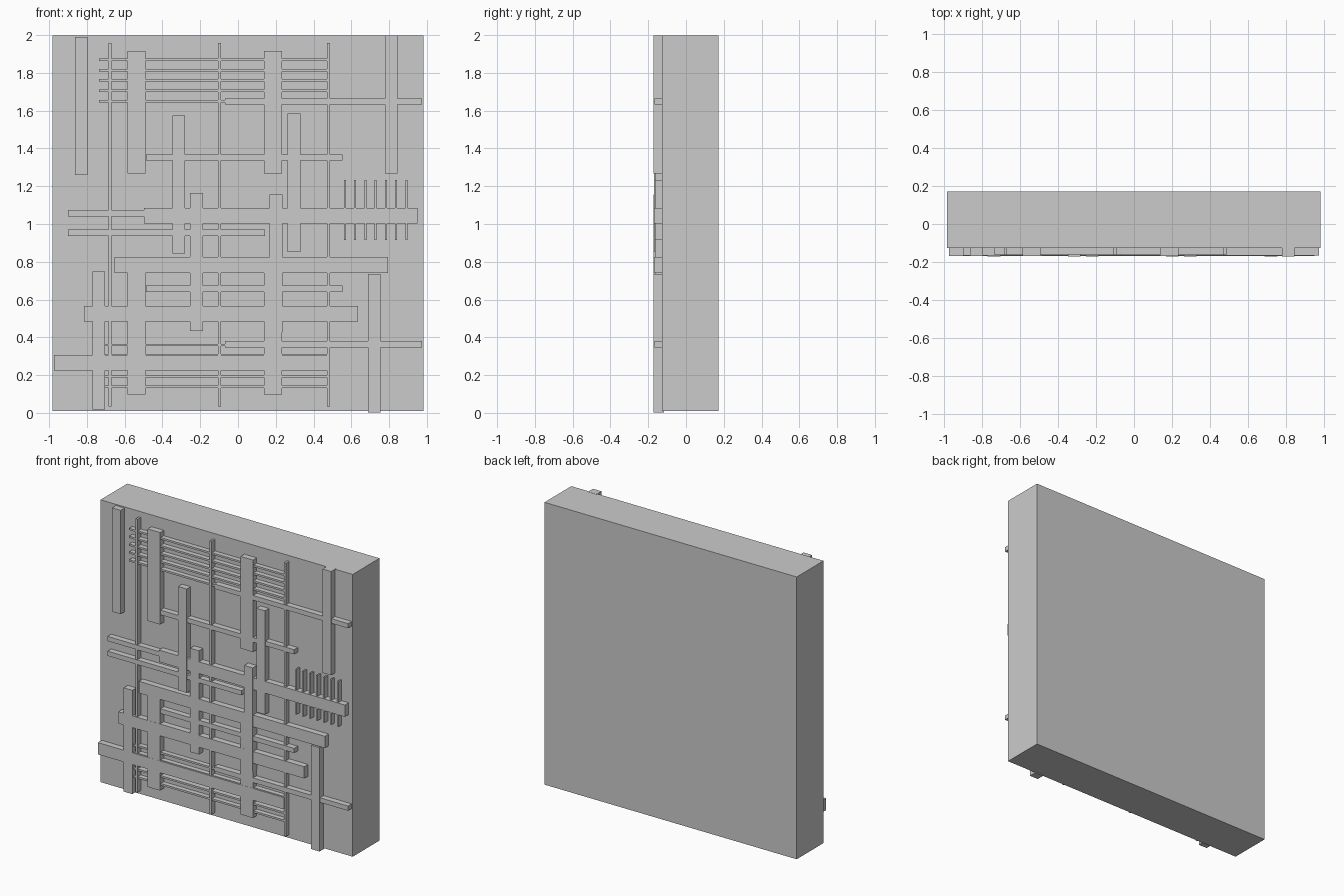
import bpy

if "Cube" in bpy.data.objects:
    bpy.data.objects.remove(bpy.data.objects["Cube"])

PANEL_FRONT = -0.126
PANEL_BACK = 0.172
EMBED = 0.01  # how far each strip sinks into the panel


def box(name, x0, x1, y0, y1, z0, z1):
    bpy.ops.mesh.primitive_cube_add(size=1, location=((x0 + x1) / 2, (y0 + y1) / 2, (z0 + z1) / 2))
    ob = bpy.context.object
    ob.name = name
    ob.scale = (x1 - x0, y1 - y0, z1 - z0)
    bpy.ops.object.transform_apply(location=False, rotation=False, scale=True)
    return ob


def strip(name, x0, x1, z0, z1, front):
    return box(name, x0, x1, front, PANEL_FRONT + EMBED, z0, z1)


def repeat(ob, count, step):
    mod = ob.modifiers.new("repeat", 'ARRAY')
    mod.count = count
    mod.use_relative_offset = False
    mod.use_constant_offset = True
    mod.constant_offset_displace = step


# Main wall panel
box("panel", -0.983, 0.982, PANEL_FRONT, PANEL_BACK, 0.01, 1.998)

# Wide horizontal bars, stepping left as they go down
for i, (x, z) in enumerate([(-0.498, 1.003), (-0.654, 0.741), (-0.815, 0.484), (-0.974, 0.224)]):
    strip(f"wide_rail_{i}", x, x + 1.449, z, z + 0.083, -0.1685)

# Narrow horizontal bars, in pairs of equal length
for i, (x, z_pair) in enumerate([(-0.068, (1.632, 0.347)), (-0.488, (1.336, 0.641)), (-0.9, (1.041, 0.937))]):
    for j, z in enumerate(z_pair):
        strip(f"narrow_rail_{i}_{j}", x, x + 1.042, z, z + 0.033, -0.1665)

# Fine horizontal lines, a stack of five at the top and at the bottom
for name, z in (("upper", 1.643), ("lower", 0.132)):
    lines = strip(f"{name}_fine_lines", -0.736, 0.48, z, z + 0.013, -0.160)
    repeat(lines, 5, (0, 0, 0.0552))

# Full-height thin posts
posts = strip("thin_posts", -0.685, -0.669, 0.034, 1.958, -0.163)
repeat(posts, 3, (0.578, 0, 0))

# Wide vertical bars at two heights
for name, z in (("upper", 1.267), ("lower", 0.098)):
    bars = strip(f"{name}_wide_posts", -0.586, -0.490, z, z + 0.648, -0.1675)
    repeat(bars, 2, (0.724, 0, 0))

# Scattered medium vertical bars, all the same size
for i, (x, z) in enumerate([(-0.863, 1.259), (-0.348, 0.843), (0.263, 0.853), (-0.253, 0.434),
                            (-0.771, 0.017), (0.688, 0.003), (0.778, 1.268), (0.168, 0.426)]):
    strip(f"medium_post_{i}", x, x + 0.067, z, z + 0.731, -0.1695 - 0.0003 * i)

# Comb of short teeth on the right
teeth = strip("comb_teeth", 0.561, 0.571, 0.915, 1.233, -0.164)
repeat(teeth, 7, (0.0542, 0, 0))
